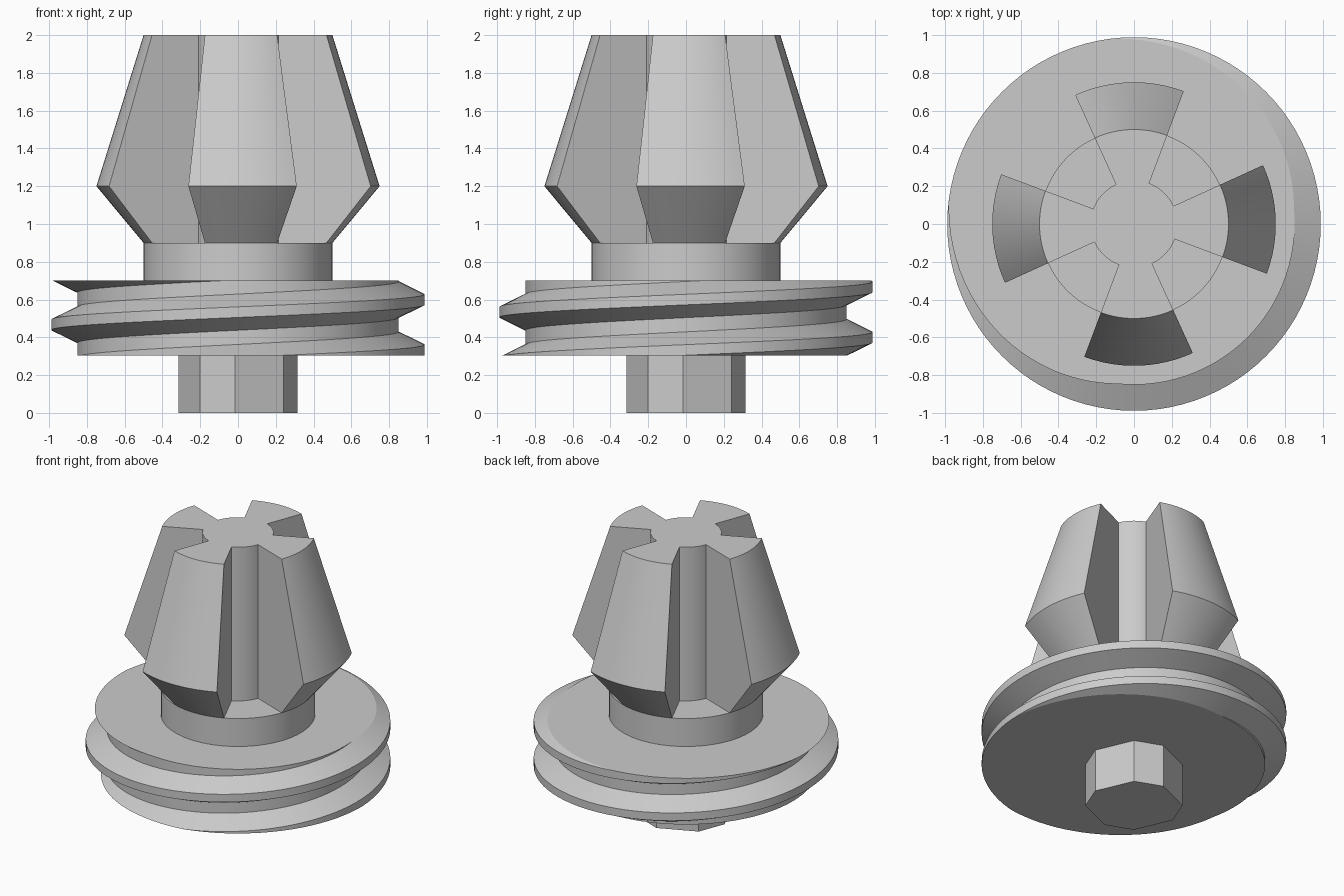
import bpy, bmesh
from math import radians, cos, sin, tau

cube = bpy.data.objects.get("Cube")
if cube:
    bpy.data.objects.remove(cube)

SEGMENTS = 96
FIN_START = radians(-20.5)
CORE_R, NECK_R, FIN_R = 0.23, 0.5, 0.75
DISC_LOW, DISC_HIGH, NECK_TOP, TOP = 0.305, 0.7, 0.9, 2.0

grey = bpy.data.materials.new("plain_grey")
grey.use_nodes = True
COLOUR = (0.6, 0.6, 0.6, 1)
grey.diffuse_color = COLOUR
grey.node_tree.nodes["Principled BSDF"].inputs["Base Color"].default_value = COLOUR


def finish(name, bm):
    bmesh.ops.recalc_face_normals(bm, faces=bm.faces)
    mesh = bpy.data.meshes.new(name)
    bm.to_mesh(mesh)
    bm.free()
    mesh.materials.append(grey)
    obj = bpy.data.objects.new(name, mesh)
    bpy.context.collection.objects.link(obj)
    bpy.ops.object.select_all(action="DESELECT")
    obj.select_set(True)
    bpy.context.view_layer.objects.active = obj
    bpy.ops.object.shade_smooth_by_angle(angle=radians(20))
    return obj


def polar(r, a, z):
    return (r * cos(a), r * sin(a), z)


def prism(name, r, angles, low, high):
    """Upright solid whose corners lie on a circle."""
    bm = bmesh.new()
    rings = [[bm.verts.new(polar(r, a, z)) for a in angles] for z in (low, high)]
    for ring in rings:
        bm.faces.new(ring)
    for i in range(len(angles)):
        bm.faces.new((rings[0][i - 1], rings[0][i], rings[1][i], rings[1][i - 1]))
    return finish(name, bm)


def wedge(name, profile, start, sweep, steps):
    """Closed (r, z) profile swept part of the way round the axis."""
    bm = bmesh.new()
    cols = [[bm.verts.new(polar(r, start + sweep * i / steps, z)) for r, z in profile]
            for i in range(steps + 1)]
    for a, b in zip(cols, cols[1:]):
        for k in range(len(profile)):
            bm.faces.new((a[k - 1], a[k], b[k], b[k - 1]))
    bm.faces.new(cols[0])
    bm.faces.new(cols[-1])
    return finish(name, bm)


def threaded_disc(name, pitch, crest_z, root_r, crest_r):
    """Helical sheet, trimmed flat at both ends and capped."""
    crest, root = 0.028, 0.0375
    section = [(crest_r, -crest), (crest_r, crest),
               (root_r, pitch / 2 - root), (root_r, pitch / 2 + root)]
    bm = bmesh.new()
    levels = 4 * 6
    cols = []
    for i in range(SEGMENTS):
        turn = i / SEGMENTS
        col = []
        for k in range(levels):
            r, dz = section[k % 4]
            z = crest_z + dz + pitch * (k // 4 - 3 + turn)
            col.append(bm.verts.new(polar(r, tau * turn, z)))
        cols.append(col)
    for i in range(SEGMENTS):
        # the last column joins the first one a full pitch higher
        shift = 4 if i == SEGMENTS - 1 else 0
        a, b = cols[i], cols[(i + 1) % SEGMENTS]
        for k in range(levels - 1 - shift):
            bm.faces.new((a[k], b[k + shift], b[k + 1 + shift], a[k + 1]))
    for z, direction in ((DISC_LOW, -1), (DISC_HIGH, 1)):
        cut = bmesh.ops.bisect_plane(
            bm, geom=bm.verts[:] + bm.edges[:] + bm.faces[:],
            plane_co=(0, 0, z), plane_no=(0, 0, direction), clear_outer=True)
        rim = [e for e in cut["geom_cut"] if isinstance(e, bmesh.types.BMEdge)]
        bmesh.ops.contextual_create(bm, geom=rim)
    return finish(name, bm)


# Eight-sided drive stem with alternating wide and narrow sides
stem_angles = [radians(q * 90 + a) for q in range(4) for a in (-2.7, 50.2)]
prism("drive_stem", 0.315, stem_angles, 0, DISC_LOW)

# Disc with a one and a half turn thread
threaded_disc("threaded_disc", 0.2667, 0.6, 0.85, 0.988)

# Neck and central core
round_angles = [FIN_START + tau * i / SEGMENTS for i in range(SEGMENTS)]
prism("neck", NECK_R, round_angles, DISC_HIGH, NECK_TOP)
prism("core", CORE_R, round_angles, NECK_TOP, TOP)

# Four tapered fins around the core
fin_profile = [(CORE_R, NECK_TOP), (NECK_R, NECK_TOP), (FIN_R, 1.2),
               (NECK_R, TOP), (CORE_R, TOP)]
for i, side in enumerate(("left", "back", "right", "front")):
    wedge(side + "_fin", fin_profile, FIN_START + tau * i / 4, tau / 8, SEGMENTS // 8)
